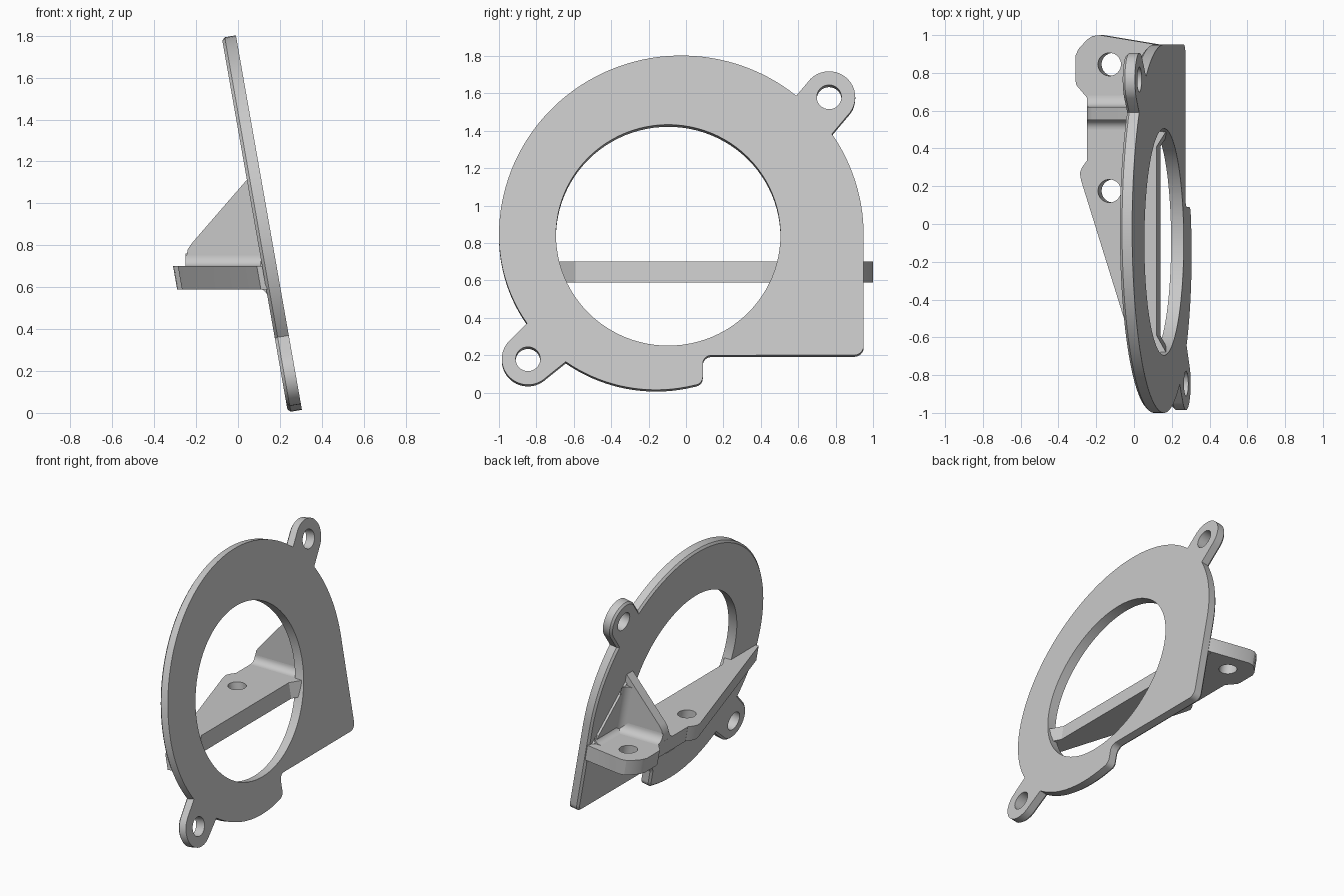
import bpy, bmesh
from math import sin, cos, tan, radians
from mathutils import Vector

cube = bpy.data.objects.get("Cube")
if cube:
    bpy.data.objects.remove(cube, do_unlink=True)

TILT = radians(10)
NORMAL = Vector((cos(TILT), 0, sin(TILT)))     # outward normal of the tilted plate
UP = Vector((-sin(TILT), 0, cos(TILT)))        # direction up the plate
Y = Vector((0, 1, 0))
THICK = 0.068

grey = bpy.data.materials.new("plain grey")
grey.use_nodes = True
grey.diffuse_color = (0.58, 0.58, 0.58, 1)
grey.node_tree.nodes["Principled BSDF"].inputs["Base Color"].default_value = (0.58, 0.58, 0.58, 1)


def prism(name, points, vec, bevel=None, size=0.0):
    """Extrude a planar outline along vec; optionally chamfer chosen edges."""
    bm = bmesh.new()
    low = [bm.verts.new(p) for p in points]
    high = [bm.verts.new(Vector(p) + vec) for p in points]
    bm.faces.new(low)
    bm.faces.new(high)
    for i in range(len(low)):
        j = (i + 1) % len(low)
        bm.faces.new((low[i], low[j], high[j], high[i]))
    bmesh.ops.recalc_face_normals(bm, faces=bm.faces)
    if bevel:
        tops = set(high)
        edges = [e for e in bm.edges if bevel(e, tops)]
        bmesh.ops.bevel(bm, geom=edges, offset=size, segments=1, affect='EDGES')
    mesh = bpy.data.meshes.new(name)
    bm.to_mesh(mesh)
    bm.free()
    mesh.materials.append(grey)
    obj = bpy.data.objects.new(name, mesh)
    bpy.context.collection.objects.link(obj)
    return obj


def cut(target, cutters):
    """Subtract the cutters from the target, then discard them."""
    for c in cutters:
        mod = target.modifiers.new("hole", 'BOOLEAN')
        mod.operation, mod.solver, mod.object = 'DIFFERENCE', 'EXACT', c
    deps = bpy.context.evaluated_depsgraph_get()
    mesh = bpy.data.meshes.new_from_object(target.evaluated_get(deps))
    target.modifiers.clear()
    target.data = mesh
    for c in cutters:
        bpy.data.objects.remove(c, do_unlink=True)


def arc(cy, cz, r, a0, a1, n, squash=cos(TILT)):
    angles = [radians(a0 + (a1 - a0) * i / n) for i in range(n + 1)]
    return [(cy + r * cos(a), cz + r * squash * sin(a)) for a in angles]


def on_plate(y, z, depth=0.0):
    """Point on the plate's outer face, moved inwards by depth."""
    return Vector((0.305 - tan(TILT) * (z - 0.015), y, z)) - NORMAL * depth


def on_back(y, z):
    """Point on the plate's rear face at the given height."""
    return Vector((0.3076 - tan(TILT) * z - THICK / cos(TILT), y, z))


# Scroll-shaped plate with two mounting ears
outline = (
    arc(0.90, 0.25, 0.05, -90, 0, 6)
    + arc(-0.025, 0.842, 0.975, 0, 34.3, 14)
    + arc(0.765, 1.58, 0.14, -45, 135, 20)
    + arc(-0.025, 0.842, 0.975, 50.9, 180, 48)
    + arc(-0.16, 0.842, 0.84, 181, 214.8, 12)
    + arc(-0.845, 0.18, 0.14, 135, 315, 20)
    + arc(-0.16, 0.842, 0.84, 234.9, 284, 18)
    + arc(0.045, 0.085, 0.045, -75, 0, 6)
    + arc(0.135, 0.155, 0.045, 180, 90, 6)
)
plate = prism("plate", [on_plate(y, z) for y, z in outline], -NORMAL * THICK,
              lambda e, tops: all(v in tops for v in e.verts), 0.014)
holes = [(-0.095, 0.842, 0.6, 96), (0.765, 1.58, 0.066, 32), (-0.845, 0.18, 0.066, 32)]
cut(plate, [prism("cutter", [on_plate(y, z, -0.1) for y, z in arc(y0, z0, r, 0, 360 - 360 / n, n - 1)],
                  -NORMAL * 0.3) for y0, z0, r, n in holes])

# Horizontal shelf behind the plate
shelf_outline = [
    (0.15, -0.95), (0.09, -0.96), (-0.28, 0.23), (-0.287, 0.27), (-0.275, 0.30), (-0.25, 0.335),
    (-0.25, 0.67), (-0.305, 0.735), (-0.31, 0.76), (-0.31, 0.89), (-0.295, 0.925),
    (-0.25, 0.975), (-0.22, 0.995), (-0.18, 1.0), (0.12, 0.95), (0.15, 0.93),
    (0.17, 0.49), (0.12, 0.41), (0.12, -0.59), (0.17, -0.68),
]
DROP = Vector((tan(TILT), 0, -1)) * 0.11
shelf = prism("shelf", [Vector((x, y, 0.70)) for x, y in shelf_outline], DROP,
              lambda e, tops: e.calc_length() > 0.9 and abs(e.verts[0].co.x - e.verts[1].co.x) < 0.001,
              0.036)
cut(shelf, [prism("cutter", [Vector((x, y, 0.70)) - DROP for x, y in arc(-0.13, y0, 0.061, 0, 348.75, 31, 1)],
                  DROP * 3) for y0 in (0.175, 0.845)])

# Triangular gusset wall standing on the shelf
wall = [(0.14, 0.69), (-0.25, 0.69), (-0.248, 0.74), (-0.24, 0.78), (-0.22, 0.81),
        (0.04, 1.11), (0.08, 1.07)]
prism("gusset_wall", [Vector((x, 0.55, z)) for x, z in wall], Y * 0.07)

# Thin triangular pad on the rear of the plate
prism("gusset_pad", [on_back(y, z) for y, z in ((0.58, 0.69), (0.92, 0.69), (0.58, 1.10))],
      -NORMAL * 0.016)


def cove(name, corner, u, v, vec, r):
    """Concave fillet strip in the corner between directions u and v."""
    pts = [corner]
    for i in range(9):
        a = radians(90 * i / 8)
        pts.append(corner + u * r * (1 - sin(a)) + v * r * (1 - cos(a)))
    prism(name, pts, vec)


Z = Vector((0, 0, 1))
X = Vector((1, 0, 0))
# Fillets joining the wall, shelf and plate
cove("wall_fillet_rear", Vector((-0.25, 0.62, 0.70)), Y, Z, X * 0.37, 0.06)
cove("wall_fillet_front", Vector((-0.25, 0.55, 0.70)), -Y, Z, X * 0.36, 0.05)
cove("wall_plate_fillet", on_back(0.62, 0.70) - NORMAL * 0.014, Y, -NORMAL, UP * 0.34, 0.06)
cove("shelf_plate_fillet", on_back(0.62, 0.70) - X * 0.014, -X, Z, Y * 0.28, 0.05)
for name, y0, y1 in (("under_fillet_left", 0.51, 0.94), ("under_fillet_right", -0.93, -0.70)):
    cove(name, on_back(y0, 0.592), -X, -UP, Y * (y1 - y0), 0.035)

# Smooth shading with sharp edges kept
bpy.ops.object.select_all(action='DESELECT')
for obj in bpy.context.collection.objects:
    if obj.type == 'MESH' and obj.data.materials and obj.data.materials[0] == grey:
        obj.select_set(True)
        bpy.context.view_layer.objects.active = obj
bpy.ops.object.shade_smooth_by_angle(angle=radians(25))
